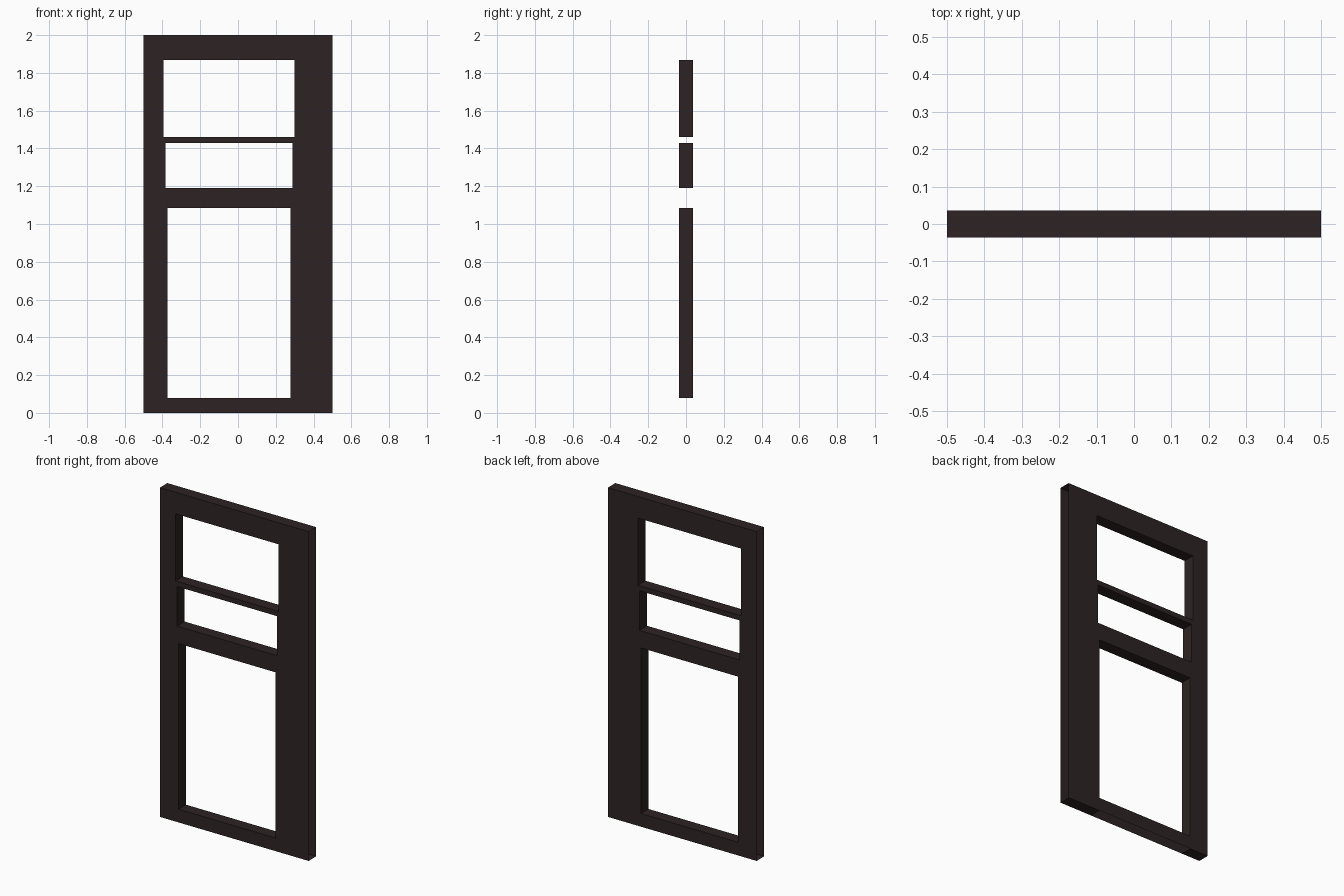
import bpy, bmesh
from mathutils import Vector

if "Cube" in bpy.data.objects:
    bpy.data.objects.remove(bpy.data.objects["Cube"])

W, H, D = 0.5, 2.0, 0.036          # half width, height, half depth
# openings: left, right, bottom, top
OPENINGS = [(-0.374, 0.278, 0.08, 1.086),
            (-0.384, 0.288, 1.19, 1.43),
            (-0.395, 0.298, 1.461, 1.869)]

mat = bpy.data.materials.new("dark brown wood")
mat.diffuse_color = (0.027, 0.0175, 0.017, 1)
mat.use_nodes = True
mat.node_tree.nodes["Principled BSDF"].inputs["Base Color"].default_value = mat.diffuse_color


def quad(bm, pts, normal):
    """Add a flat face turned to look along the given direction."""
    f = bm.faces.new([bm.verts.new(p) for p in pts])
    f.normal_update()
    if f.normal.dot(Vector(normal)) < 0:
        f.normal_flip()


def panel(bm, x0, x1, z0, z1):
    """Matching front and back faces."""
    for y in (-D, D):
        quad(bm, [(x0, y, z0), (x1, y, z0), (x1, y, z1), (x0, y, z1)], (0, y, 0))


def level(bm, x0, x1, z, up):
    quad(bm, [(x0, -D, z), (x1, -D, z), (x1, D, z), (x0, D, z)], (0, 0, up))


def upright(bm, x, z0, z1, side):
    quad(bm, [(x, -D, z0), (x, D, z0), (x, D, z1), (x, -D, z1)], (side, 0, 0))


bm = bmesh.new()
z = 0.0
for x0, x1, z0, z1 in OPENINGS:
    panel(bm, -W, W, z, z0)         # rail below the opening
    panel(bm, -W, x0, z0, z1)       # left stile
    panel(bm, x1, W, z0, z1)        # right stile
    level(bm, x0, x1, z0, 1)        # sill
    level(bm, x0, x1, z1, -1)       # head
    upright(bm, x0, z0, z1, 1)      # jambs
    upright(bm, x1, z0, z1, -1)
    z = z1
panel(bm, -W, W, z, H)              # top rail
level(bm, -W, W, H, 1)              # top edge
# The outer sides are open; only the stiles are closed underneath
level(bm, -W, OPENINGS[0][0], 0, -1)
level(bm, OPENINGS[0][1], W, 0, -1)

bmesh.ops.remove_doubles(bm, verts=bm.verts, dist=1e-5)
mesh = bpy.data.meshes.new("door_frame")
bm.to_mesh(mesh)
bm.free()
mesh.materials.append(mat)
door = bpy.data.objects.new("door_frame", mesh)
bpy.context.collection.objects.link(door)
